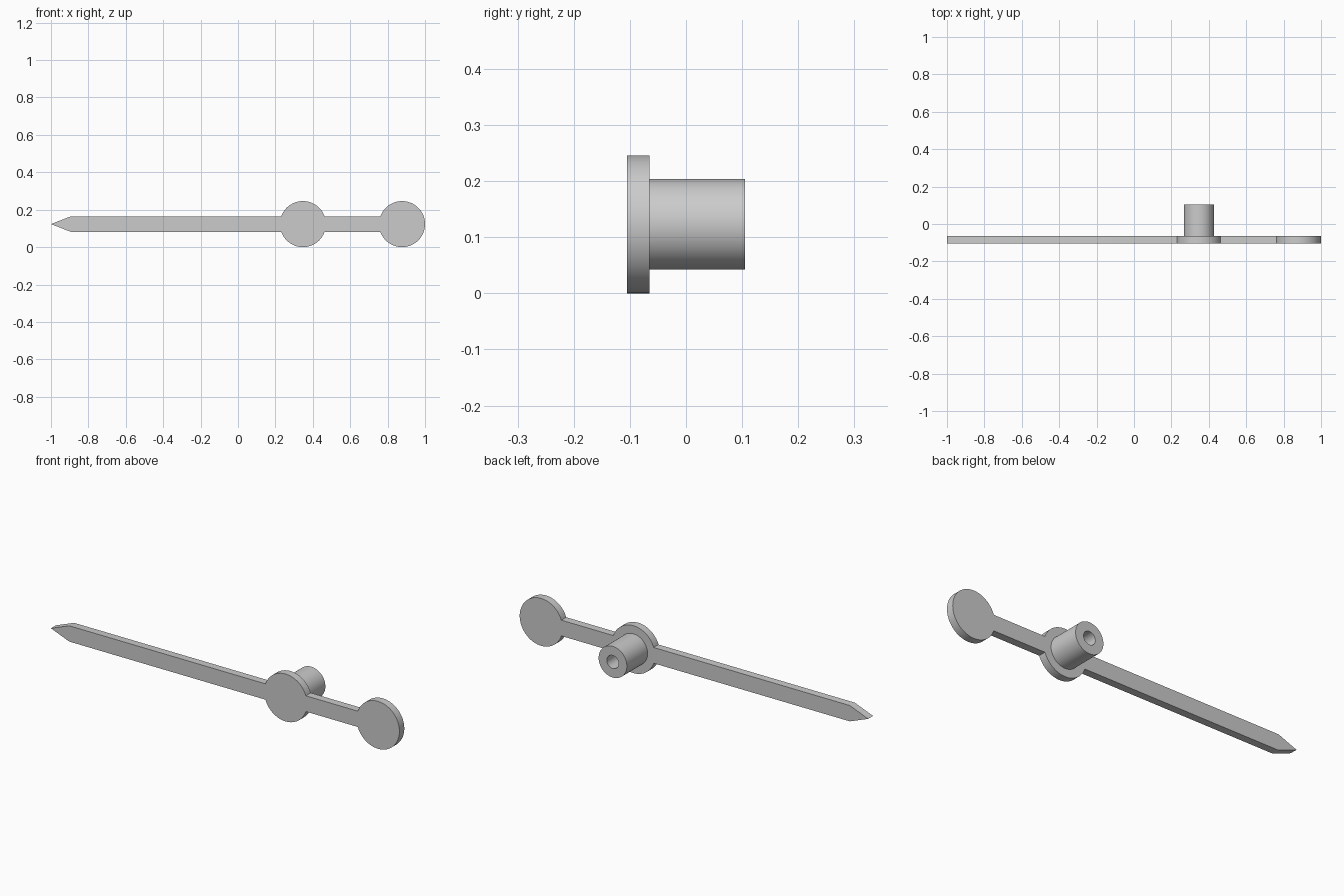
import bpy, bmesh, math
from mathutils import Vector

if "Cube" in bpy.data.objects:
    bpy.data.objects.remove(bpy.data.objects["Cube"], do_unlink=True)

# Main dimensions
MID_Z = 0.123
DISC_R = 0.123
BAR_H = 0.041
HUB_X, END_X = 0.347, 0.877
FRONT, BACK, TUBE_END = -0.105, -0.065, 0.105
TUBE_R, BORE_R = 0.081, 0.034

grey = bpy.data.materials.new("plain_grey")
grey.use_nodes = True
colour = (0.6, 0.6, 0.6, 1)
grey.diffuse_color = colour
grey.node_tree.nodes["Principled BSDF"].inputs["Base Color"].default_value = colour


def finish(bm, name):
    bmesh.ops.recalc_face_normals(bm, faces=bm.faces)
    mesh = bpy.data.meshes.new(name)
    bm.to_mesh(mesh)
    bm.free()
    mesh.materials.append(grey)
    obj = bpy.data.objects.new(name, mesh)
    bpy.context.collection.objects.link(obj)
    bpy.ops.object.select_all(action="DESELECT")
    obj.select_set(True)
    bpy.context.view_layer.objects.active = obj
    bpy.ops.object.shade_smooth_by_angle(angle=math.radians(30))
    return obj


def arc(cx, start, end, steps):
    angles = [start + (end - start) * i / steps for i in range(steps + 1)]
    return [(cx + DISC_R * math.cos(a), DISC_R * math.sin(a)) for a in angles]


# Flat pointer: one outline of tip, bar, hub disc and end disc, extruded
join = math.asin(BAR_H / DISC_R)
upper = [(-0.895, BAR_H)]
upper += arc(HUB_X, math.pi - join, join, 40)
upper += arc(END_X, math.pi - join, 0, 44)
lower = [(x, -z) for x, z in reversed(upper[:-1])]
outline = [(-1, 0)] + upper + lower

bm = bmesh.new()
face = bm.faces.new([bm.verts.new((x, FRONT, MID_Z + z)) for x, z in outline])
result = bmesh.ops.extrude_face_region(bm, geom=[face], use_keep_orig=True)
moved = [v for v in result["geom"] if isinstance(v, bmesh.types.BMVert)]
bmesh.ops.translate(bm, verts=moved, vec=(0, BACK - FRONT, 0))
finish(bm, "pointer")

# Hollow mounting tube behind the hub, turned around the y axis
bm = bmesh.new()
base = BACK - 0.01
profile = [(TUBE_R, base), (TUBE_R, TUBE_END), (BORE_R, TUBE_END), (BORE_R, base)]
verts = [bm.verts.new((HUB_X + r, y, MID_Z)) for r, y in profile]
edges = [bm.edges.new((verts[i], verts[(i + 1) % 4])) for i in range(4)]
bmesh.ops.spin(bm, geom=verts + edges, cent=Vector((HUB_X, 0, MID_Z)),
               axis=(0, 1, 0), angle=math.tau, steps=64)
bmesh.ops.remove_doubles(bm, verts=bm.verts, dist=0.0001)
finish(bm, "mounting_tube")
